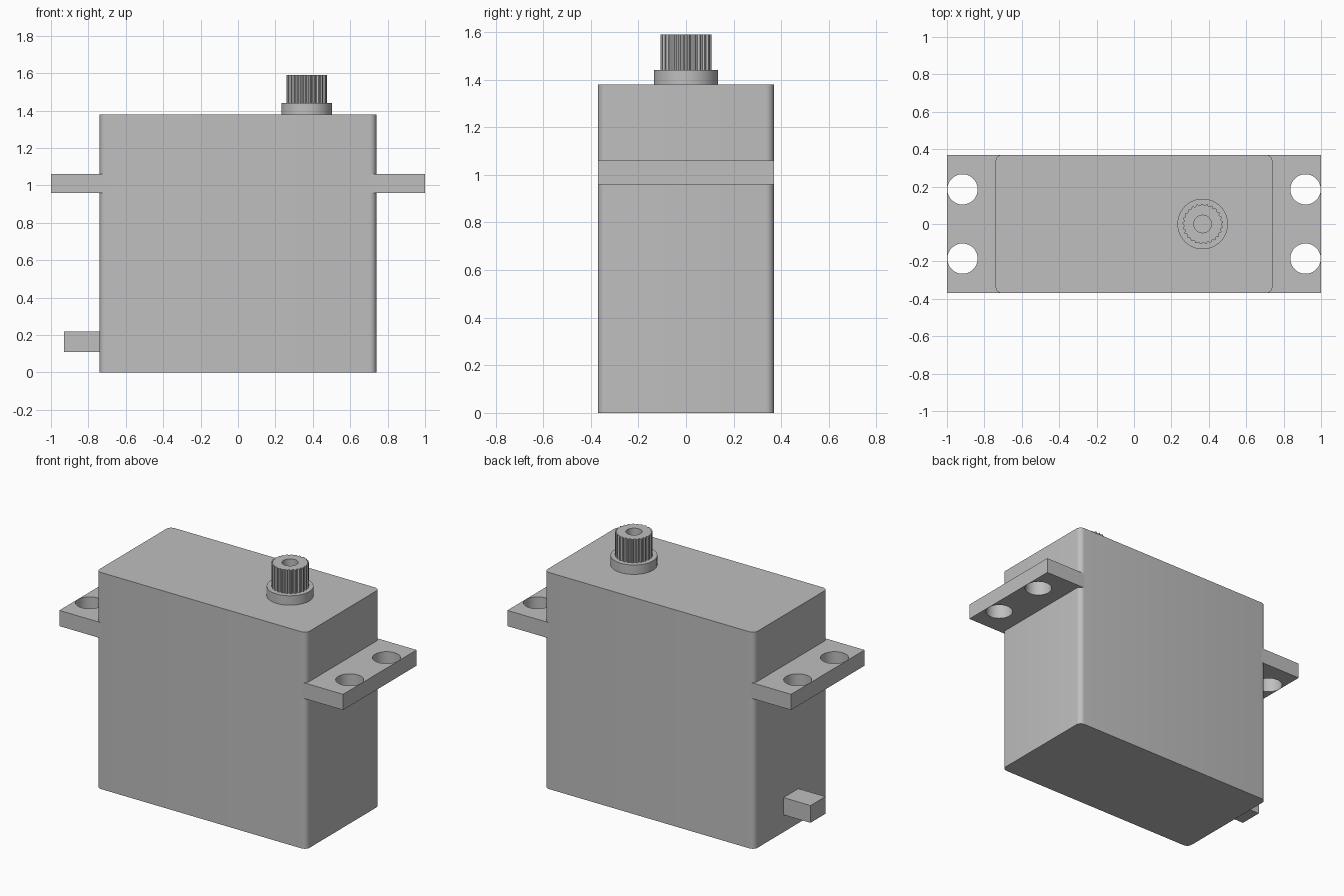
import bpy, bmesh
from math import cos, sin, pi, radians

if "Cube" in bpy.data.objects:
    bpy.data.objects.remove(bpy.data.objects["Cube"])

grey = bpy.data.materials.new("light grey")
grey.use_nodes = True
grey.diffuse_color = (0.52, 0.52, 0.52, 1)
grey.node_tree.nodes["Principled BSDF"].inputs["Base Color"].default_value = grey.diffuse_color


def finish(bm, name, smooth=False):
    bmesh.ops.recalc_face_normals(bm, faces=bm.faces)
    mesh = bpy.data.meshes.new(name)
    bm.to_mesh(mesh)
    bm.free()
    mesh.materials.append(grey)
    ob = bpy.data.objects.new(name, mesh)
    bpy.context.collection.objects.link(ob)
    if smooth:
        bpy.ops.object.select_all(action='DESELECT')
        ob.select_set(True)
        bpy.context.view_layer.objects.active = ob
        bpy.ops.object.shade_smooth_by_angle(angle=radians(30))
    return ob


def box_mesh(lo, hi):
    bm = bmesh.new()
    bmesh.ops.create_cube(bm, size=1)
    for v in bm.verts:
        v.co = [a + (c + 0.5) * (b - a) for a, b, c in zip(lo, hi, v.co)]
    return bm


def ring(bm, radii, z, cx=0.0, cy=0.0):
    n = len(radii)
    return [bm.verts.new((cx + r * cos(2 * pi * i / n), cy + r * sin(2 * pi * i / n), z))
            for i, r in enumerate(radii)]


def bridge(bm, a, b):
    n = len(a)
    for i in range(n):
        j = (i + 1) % n
        bm.faces.new((a[i], a[j], b[j], b[i]))


def cut(ob, cutter):
    cutter.hide_render = True
    mod = ob.modifiers.new("cut", 'BOOLEAN')
    mod.operation = 'DIFFERENCE'
    mod.solver = 'EXACT'
    mod.object = cutter
    bpy.ops.object.select_all(action='DESELECT')
    bpy.context.view_layer.objects.active = ob
    ob.select_set(True)
    bpy.ops.object.modifier_apply(modifier=mod.name)
    bpy.data.objects.remove(cutter)


# Case with rounded upright corners
W, D, H, R = 0.74, 0.37, 1.38, 0.035
bm = box_mesh((-W, -D, 0), (W, D, H))
upright = [e for e in bm.edges if abs(e.verts[0].co.z - e.verts[1].co.z) > 0.5]
bmesh.ops.bevel(bm, geom=upright, offset=R, segments=6, profile=0.5, affect='EDGES')
finish(bm, "case", smooth=True)

# Mounting tabs, each with two screw holes
for side, label in ((-1, "right"), (1, "left")):
    x0, x1 = sorted((side * (W - R), side * 1.0))
    tab = finish(box_mesh((x0, -D, 0.96), (x1, D, 1.06)), label + "_mounting_tab")
    for y in (-0.185, 0.185):
        bm = bmesh.new()
        rings = [ring(bm, [0.081] * 48, z, side * 0.917, y) for z in (0.9, 1.1)]
        bridge(bm, *rings)
        for loop in rings:
            bm.faces.new(loop)
        cut(tab, finish(bm, "hole_cutter", smooth=True))

# Cable outlet low on one end
finish(box_mesh((-0.93, -0.075, 0.11), (-W + 0.01, 0.075, 0.22)), "cable_outlet")

# Collar under the output shaft
SX = 0.367
bm = bmesh.new()
low, top = [ring(bm, [0.135] * 64, z, SX) for z in (H, 1.44)]
bridge(bm, low, top)
bm.faces.new(low)
bm.faces.new(top)
finish(bm, "shaft_collar", smooth=True)

# Toothed output shaft with a screw bore
TEETH = 25
teeth = [0.1, 0.108, 0.108, 0.1] * TEETH
bm = bmesh.new()
low = ring(bm, teeth, 1.44, SX)
top = ring(bm, teeth, 1.59, SX)
bore_top = ring(bm, [0.047] * len(teeth), 1.59, SX)
bore_low = ring(bm, [0.047] * len(teeth), 1.445, SX)
for a, b in ((low, top), (top, bore_top), (bore_top, bore_low)):
    bridge(bm, a, b)
bm.faces.new(low)
bm.faces.new(bore_low)
finish(bm, "toothed_output_shaft", smooth=True)
